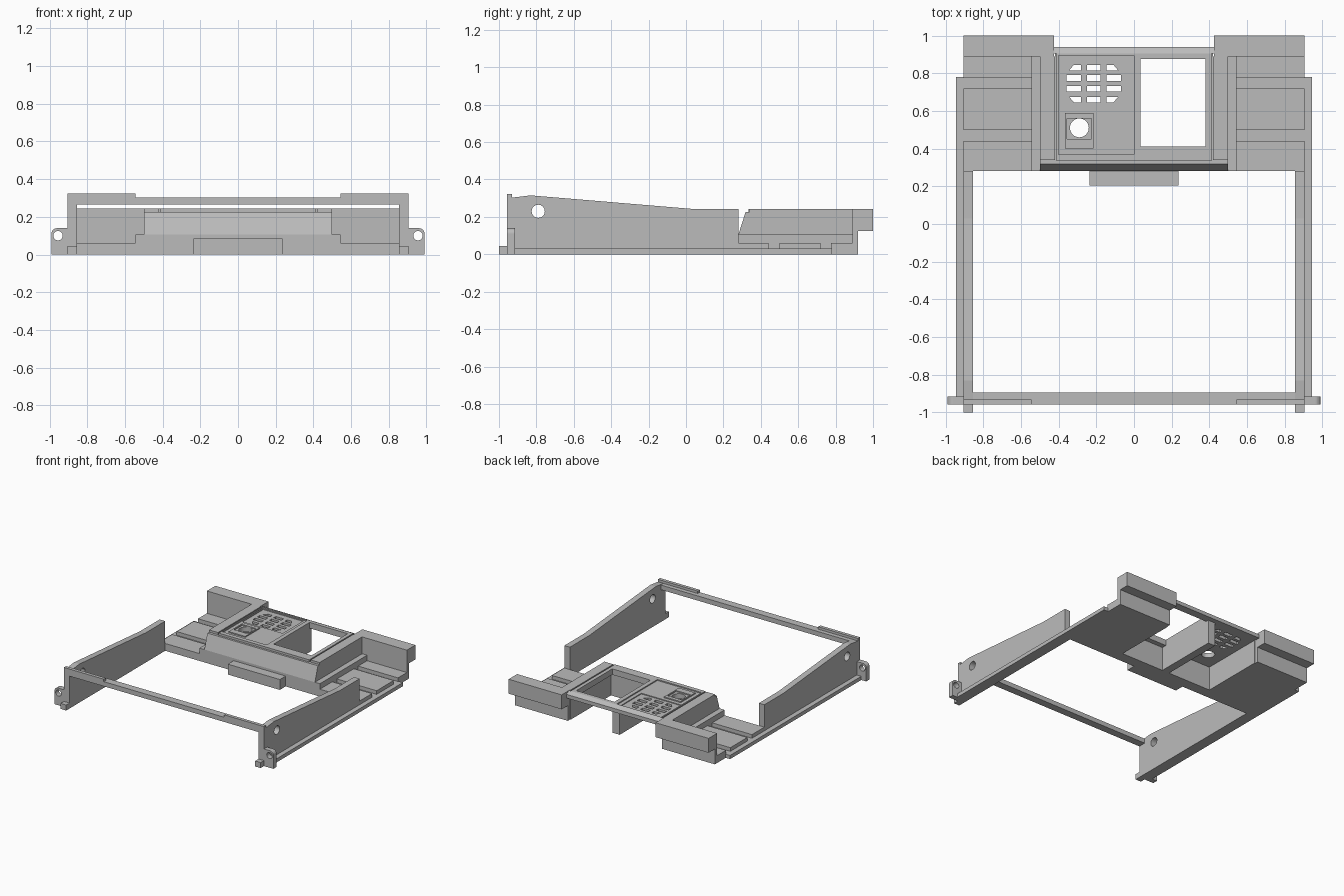
import bpy
import bmesh
import math
from mathutils import Vector

if "Cube" in bpy.data.objects:
    bpy.data.objects.remove(bpy.data.objects["Cube"])

grey = bpy.data.materials.new("plain grey")
grey.use_nodes = True
COLOUR = (0.5, 0.5, 0.5, 1)
grey.diffuse_color = COLOUR
grey.node_tree.nodes["Principled BSDF"].inputs["Base Color"].default_value = COLOUR


def prism(name, points, axis, lo, hi):
    """Extrude a 2D outline along an axis; points hold the other two axes in order."""
    bm = bmesh.new()
    place = {"x": lambda a, b, t: (t, a, b),
             "y": lambda a, b, t: (a, t, b),
             "z": lambda a, b, t: (a, b, t)}[axis]
    face = bm.faces.new([bm.verts.new(place(a, b, lo)) for a, b in points])
    new = bmesh.ops.extrude_face_region(bm, geom=[face])["geom"]
    shift = Vector(place(0, 0, hi - lo))
    bmesh.ops.translate(bm, vec=shift, verts=[v for v in new if isinstance(v, bmesh.types.BMVert)])
    bmesh.ops.recalc_face_normals(bm, faces=bm.faces)
    mesh = bpy.data.meshes.new(name)
    bm.to_mesh(mesh)
    bm.free()
    mesh.materials.append(grey)
    obj = bpy.data.objects.new(name, mesh)
    bpy.context.collection.objects.link(obj)
    return obj


def box(name, x, y, z):
    return prism(name, [(x[0], y[0]), (x[1], y[0]), (x[1], y[1]), (x[0], y[1])], "z", *z)


def disc(a, b, r, n=32):
    return [(a + r * math.cos(i * math.tau / n), b + r * math.sin(i * math.tau / n)) for i in range(n)]


def cut(obj, cutter):
    cutter.hide_render = True
    cutter.hide_set(True)
    mod = obj.modifiers.new("cut", "BOOLEAN")
    mod.operation = "DIFFERENCE"
    mod.solver = "EXACT"
    mod.object = cutter


def mirrored(obj):
    """Add the matching part on the other side."""
    mod = obj.modifiers.new("other side", "MIRROR")
    mod.use_axis = (True, False, False)
    return obj


# Tapered side walls with a pivot hole
wall = prism("side_wall", [(-.957, 0), (.28, 0), (.28, .243), (.03, .243), (-.83, .315),
                           (-.93, .303), (-.93, .323), (-.957, .323)], "x", .855, .905)
cut(wall, prism("pivot_cutter", disc(-.79, .23, .035), "x", .8, 1))
mirrored(wall)

# Bottom flanges, front feet and mounting ears
mirrored(box("side_flange", (.905, .945), (-.915, .78), (0, .03)))
mirrored(box("front_foot", (.855, .905), (-1, -.957), (0, .045)))
corner = [(.96 + .03 * math.cos(math.radians(t)), .11 + .03 * math.sin(math.radians(t)))
          for t in range(0, 91, 15)]
ear = prism("mounting_ear", [(.905, 0), (.99, 0)] + corner + [(.905, .14)], "y", -.957, -.915)
cut(ear, prism("ear_cutter", disc(.955, .1, .025), "y", -1, -.9))
mirrored(ear)

# Front crossbar with raised end lips
box("front_crossbar", (-.855, .855), (-.957, -.895), (.265, .303))
mirrored(box("crossbar_lip", (.545, .855), (-.957, -.93), (.303, .323)))

# Stepped floor on each side, rising to the rear blocks
mirrored(prism("side_floor", [(.28, 0), (.92, 0), (.92, .125), (.89, .125), (.89, .06), (.775, .06),
                              (.775, .03), (.72, .03), (.72, .06), (.5, .06), (.5, .03),
                              (.44, .03), (.44, .06), (.28, .06)], "x", .545, .905))
mirrored(box("rear_block", (.425, .905), (.89, 1), (.125, .243)))
mirrored(box("rear_block_base", (.425, .545), (.89, .92), (0, .125)))

# Console shell: steps, side rails, sloping front and divider
mirrored(box("console_step", (.5, .545), (.28, .89), (0, .105)))
mirrored(box("console_rail", (.42, .5), (.34, .89), (0, .243)))
prism("console_front", [(.28, 0), (.37, 0), (.37, .225), (.318, .225), (.28, .105)], "x", -.5, .5)
box("front_tab", (-.235, .235), (.205, .28), (0, .085))
box("console_divider", (-.03, .035), (.37, .9), (0, .21))
prism("console_rear_bar", [(.905, .195), (.94, .195), (.94, .225), (.905, .243)], "x", -.425, .425)
box("console_ledge", (-.42, .42), (.34, .905), (.195, .225))
ledge = bpy.data.objects["console_ledge"]
panel = box("console_panel", (-.41, .41), (.335, .905), (.22, .243))

# Window, panel recesses and button hole
window = box("window_cutter", (.035, .38), (.41, .875), (.1, .3))
button = prism("button_cutter", disc(-.29, .51, .05), "z", .1, .3)
for part in (ledge, panel):
    cut(part, window)
    cut(part, button)
cut(panel, box("left_recess_cutter", (-.4, 0), (.37, .895), (.234, .3)))
cut(panel, box("grille_recess_cutter", (-.395, -.03), (.62, .89), (.227, .3)))
frame = box("button_frame", (-.365, -.215), (.4, .59), (.23, .243))
cut(frame, box("button_frame_cutter", (-.355, -.225), (.45, .56), (.2, .3)))

# Speaker grille slots, outer corners trimmed
for row, y in enumerate((.66, .718, .775, .83)):
    lo, hi = y - .015, y + .015
    for side in (-1, 0, 1):
        mid = -.214
        if side == 0:
            shape = [(mid - .035, lo), (mid + .035, lo), (mid + .035, hi), (mid - .035, hi)]
        else:
            near = mid + side * .068
            far_lo = far_hi = mid + side * .144
            if row == 0:
                far_lo, far_hi = mid + side * .105, mid + side * .13
            elif row == 3:
                far_lo, far_hi = mid + side * .13, mid + side * .105
            shape = [(near, lo), (far_lo, lo), (far_hi, hi), (near, hi)]
        slot = prism("grille_slot_cutter", shape, "z", .1, .3)
        cut(ledge, slot)
        cut(panel, slot)
